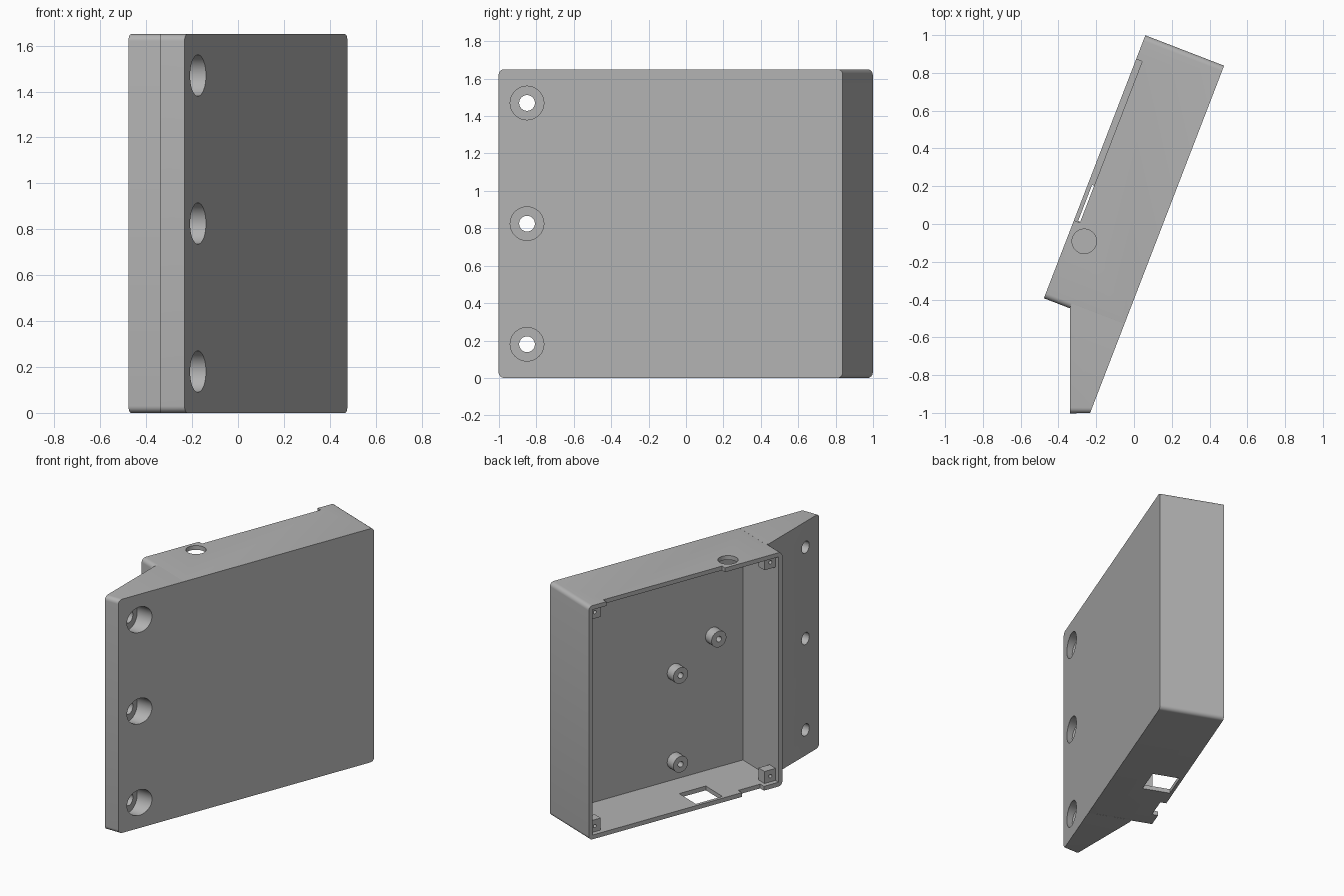
import bpy, bmesh, math
from mathutils import Vector

if "Cube" in bpy.data.objects:
    bpy.data.objects.remove(bpy.data.objects["Cube"])

H = 1.65                                   # overall height
LEN, DEPTH, WALL, FLOOR = 1.492, 0.447, 0.03, 0.04
ORIGIN = Vector((0.477, 0.838, 0))
S = Vector((-0.36, -0.933, 0)).normalized()   # along the box
T = Vector((-S.y * -1, -S.x, 0))              # from closed face to open face
Z = Vector((0, 0, 1))

grey = bpy.data.materials.new("light_grey")
grey.diffuse_color = (0.45, 0.45, 0.45, 1)
grey.use_nodes = True
grey.node_tree.nodes["Principled BSDF"].inputs["Base Color"].default_value = grey.diffuse_color


def P(s, t, z):
    return ORIGIN + S * s + T * t + Z * z


def prism(name, pts, vec):
    """Extrude a planar outline along a vector."""
    bm = bmesh.new()
    face = bm.faces.new([bm.verts.new(p) for p in pts])
    ext = bmesh.ops.extrude_face_region(bm, geom=[face])["geom"]
    bmesh.ops.translate(bm, vec=vec, verts=[v for v in ext if isinstance(v, bmesh.types.BMVert)])
    bmesh.ops.recalc_face_normals(bm, faces=bm.faces)
    me = bpy.data.meshes.new(name)
    bm.to_mesh(me)
    bm.free()
    me.materials.append(grey)
    ob = bpy.data.objects.new(name, me)
    bpy.context.collection.objects.link(ob)
    return ob


def block(name, s0, s1, t0, t1, z0, z1):
    return prism(name, [P(s0, t0, z0), P(s1, t0, z0), P(s1, t0, z1), P(s0, t0, z1)], T * (t1 - t0))


def rod(name, centre, a, b, r, vec, n=40):
    return prism(name, [centre + r * (a * math.cos(2 * math.pi * i / n) + b * math.sin(2 * math.pi * i / n))
                        for i in range(n)], vec)


def cut(ob, *cutters):
    for c in cutters:
        m = ob.modifiers.new("cut", "BOOLEAN")
        m.operation, m.solver, m.object = "DIFFERENCE", "EXACT", c
        bpy.context.view_layer.objects.active = ob
        bpy.ops.object.modifier_apply(modifier=m.name)
        bpy.data.objects.remove(c)


def smooth(ob):
    bpy.ops.object.select_all(action="DESELECT")
    ob.select_set(True)
    bpy.context.view_layer.objects.active = ob
    bpy.ops.object.shade_smooth_by_angle(angle=math.radians(30))


# Box shell with rounded corners
R = 0.03
outline = []
for cs, cz, start in ((LEN - R, H - R, 0), (R, H - R, 90), (R, R, 180), (LEN - R, R, 270)):
    for k in range(7):
        a = math.radians(start + 15 * k)
        outline.append(P(cs + R * math.cos(a), 0, cz + R * math.sin(a)))
shell = prism("enclosure", outline, T * DEPTH)
cut(shell,
    block("cavity", WALL, LEN - WALL, FLOOR, 0.6, WALL, H - WALL),
    block("top_rim_notch", 0.135, 1.05, 0.413, 0.6, H - 0.1, H + 0.1),
    block("bottom_rim_notch", 1.18, 1.35, 0.405, 0.6, -0.1, 0.1),
    block("bottom_port", 0.84, 1.045, 0.235, 0.425, -0.1, 0.1),
    rod("cable_hole", P(1.134, 0.356, H - 0.1), S, T, 0.065, Z * 0.2))
smooth(shell)

# Wedge flange with rounded end and counterbored screw holes
flange = prism("mounting_flange", [P(s, t, 0) for s, t in
               ((1.465, 0), (1.972, 0), (2.01, 0.098), (1.488, 0.30), (1.465, 0.30))], Z * H)
bm = bmesh.new()
bm.from_mesh(flange.data)
ends = [e for e in bm.edges if all(v.co.y < -0.95 for v in e.verts)
        and abs(e.verts[0].co.z - e.verts[1].co.z) < 0.01]
bmesh.ops.bevel(bm, geom=ends, offset=R, segments=6, profile=0.5, affect="EDGES")
bm.to_mesh(flange.data)
bm.free()
X, Y = Vector((1, 0, 0)), Vector((0, 1, 0))
for z in (0.18, 0.825, 1.47):
    cut(flange,
        rod("counterbore", Vector((-0.255, -0.85, z)), Y, Z, 0.09, X * 0.4),
        rod("screw_hole", Vector((-0.6, -0.85, z)), Y, Z, 0.042, X * 0.8))
smooth(flange)

# Corner posts for the lid screws
for s0 in (WALL - 0.005, LEN - WALL - 0.085):
    for z0 in (WALL - 0.005, H - WALL - 0.085):
        post = block("corner_post", s0, s0 + 0.09, 0.345, 0.413, z0, z0 + 0.09)
        cut(post, rod("pilot_hole", P(s0 + 0.045, 0.36, z0 + 0.045), S, Z, 0.012, T * 0.1, 16))

# Board standoffs on the inner floor
for s, z in ((1.23, 0.97), (0.935, 0.79), (0.935, 0.163)):
    standoff = rod("standoff", P(s, 0.03, z), S, Z, 0.057, T * 0.08, 32)
    cut(standoff, rod("standoff_hole", P(s, 0.05, z), S, Z, 0.02, T * 0.1, 20))
    smooth(standoff)
